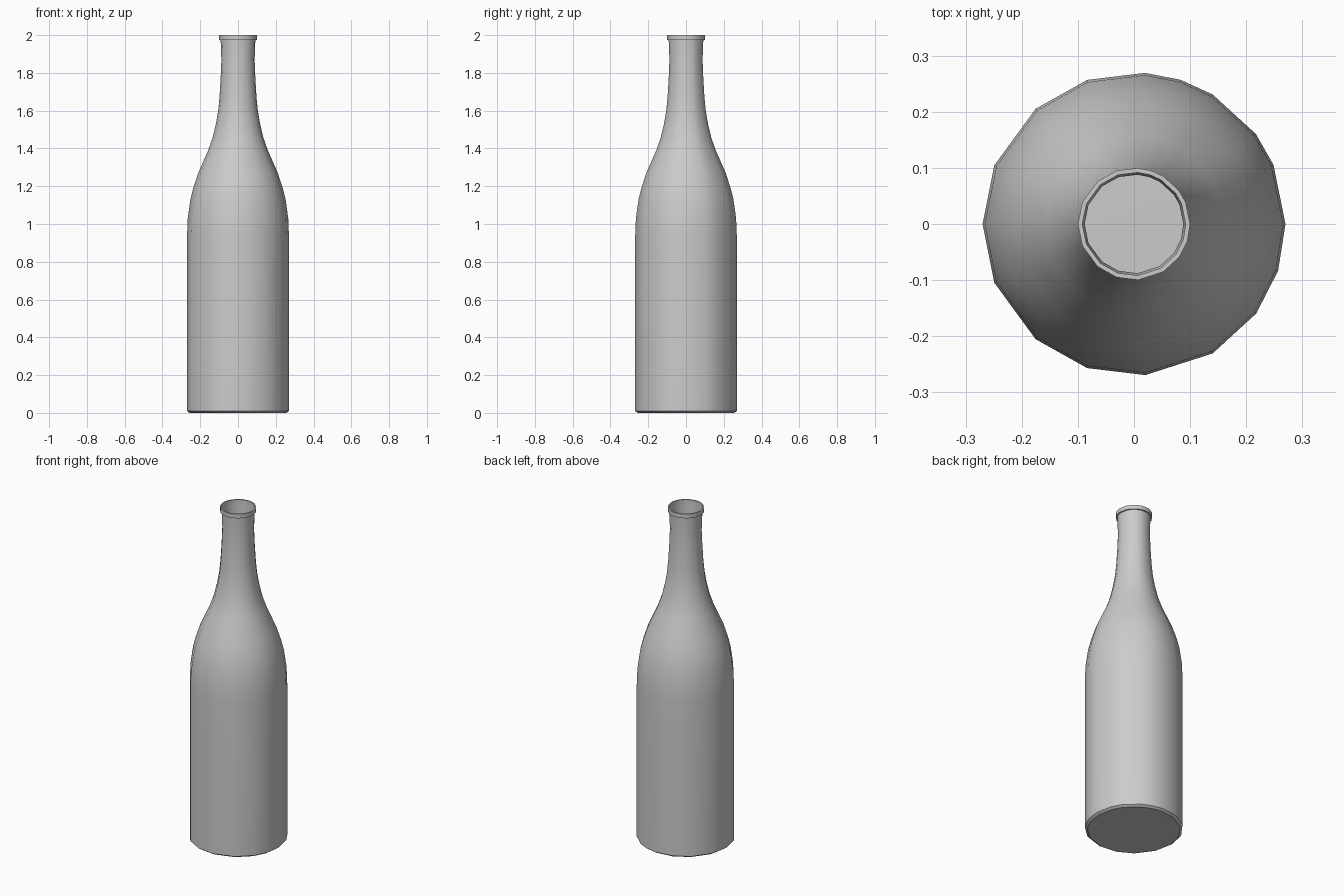
import bpy, bmesh
from math import radians, cos, sin

if "Cube" in bpy.data.objects:
    bpy.data.objects.remove(bpy.data.objects["Cube"])

# Slightly uneven facet directions around the bottle
ANGLES = [0, 23, 36.5, 58.7, 72, 85.8, 108, 130.5, 157.2, 180,
          202.8, 229.5, 252, 274.3, 301.3, 323.8, 342]


def lathe(name, profile, closed=False, cap=None):
    """Sweep (radius, z) points around z; cap is the height of the base centre."""
    bm = bmesh.new()
    rings = [[bm.verts.new((r * cos(radians(a)), r * sin(radians(a)), z)) for a in ANGLES]
             for r, z in profile]
    n = len(ANGLES)
    pairs = list(zip(rings, rings[1:]))
    if closed:
        pairs.append((rings[-1], rings[0]))
    for lo, hi in pairs:
        for i in range(n):
            j = (i + 1) % n
            bm.faces.new((lo[i], lo[j], hi[j], hi[i]))
    if cap is not None:
        centre = bm.verts.new((0, 0, cap))
        for i in range(n):
            bm.faces.new((centre, rings[0][(i + 1) % n], rings[0][i]))
    mesh = bpy.data.meshes.new(name)
    bm.to_mesh(mesh)
    bm.free()
    ob = bpy.data.objects.new(name, mesh)
    bpy.context.collection.objects.link(ob)
    bpy.ops.object.select_all(action='DESELECT')
    ob.select_set(True)
    bpy.context.view_layer.objects.active = ob
    bpy.ops.object.shade_smooth_by_angle(angle=radians(35))
    return ob


# Bottle shell: base, body, shoulder and slender open neck
lathe("bottle_body", [
    (0.256, 0.0), (0.27, 0.01), (0.27, 0.93), (0.266, 1.03), (0.252, 1.13),
    (0.237, 1.19), (0.211, 1.27), (0.158, 1.39), (0.135, 1.455), (0.117, 1.53),
    (0.105, 1.6), (0.098, 1.67), (0.092, 1.77), (0.088, 1.87), (0.092, 1.975)], cap=0.005)

# Rim around the mouth
lathe("mouth_rim", [(0.092, 1.975), (0.1, 1.975), (0.1, 2.0), (0.092, 2.0)], closed=True)
